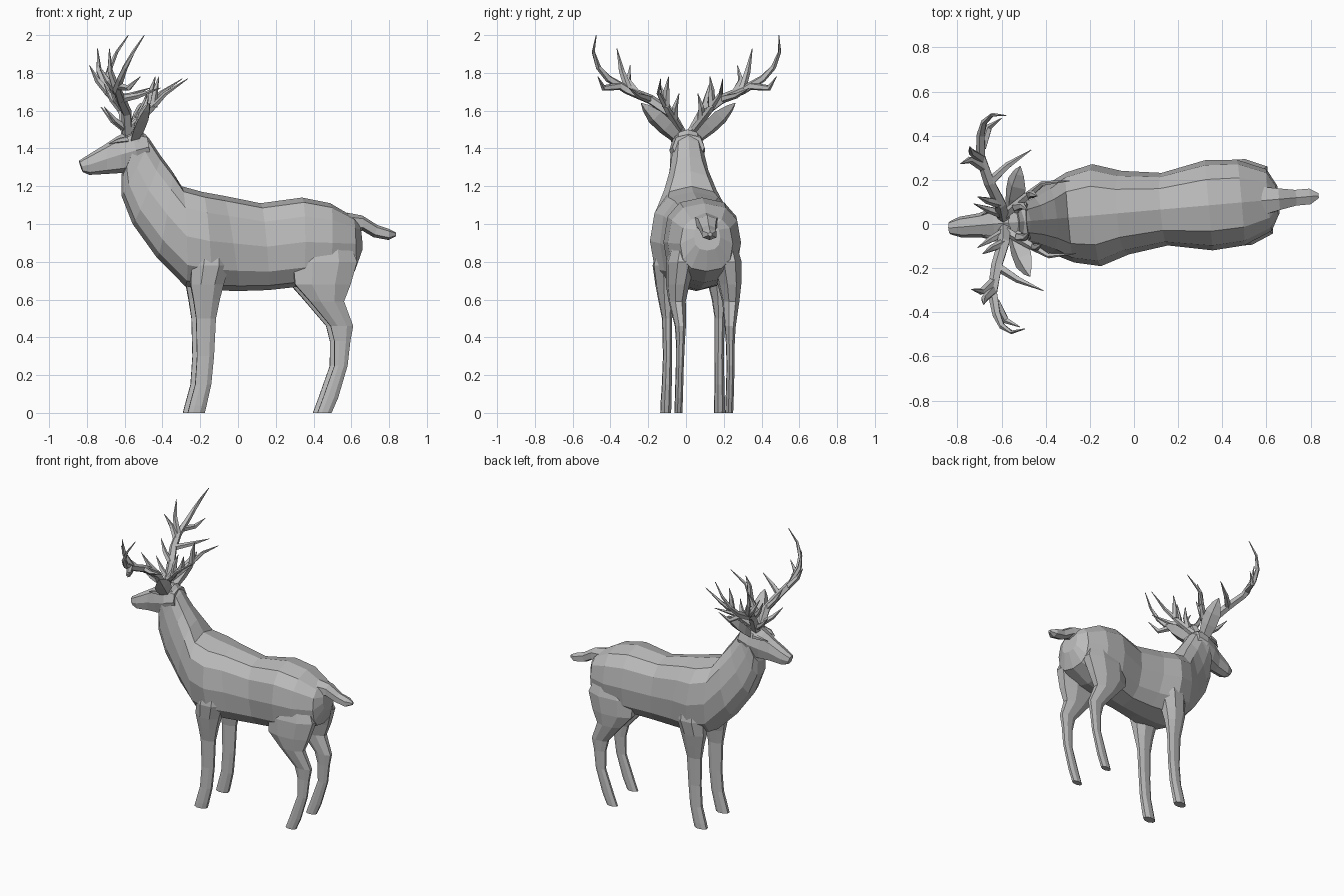
import bpy, bmesh, math
from mathutils import Vector

old = bpy.data.objects.get("Cube")
if old:
    bpy.data.objects.remove(old, do_unlink=True)

# One plain grey for the whole animal
grey = bpy.data.materials.new("plain_grey")
grey.use_nodes = True
colour = (0.5, 0.5, 0.5, 1)
grey.diffuse_color = colour
grey.node_tree.nodes["Principled BSDF"].inputs["Base Color"].default_value = colour

HEADING = math.radians(5)   # the animal stands slightly turned
SHIFT = 0.055


def add_object(name, bm, mirrored):
    """Turn a bmesh into a flat-shaded part lying along the animal's own axis."""
    bmesh.ops.recalc_face_normals(bm, faces=bm.faces)
    mesh = bpy.data.meshes.new(name)
    bm.to_mesh(mesh)
    bm.free()
    mesh.materials.append(grey)
    part = bpy.data.objects.new(name, mesh)
    bpy.context.collection.objects.link(part)
    part.rotation_euler.z = HEADING
    part.location.y = SHIFT
    if mirrored:
        mirror = part.modifiers.new("both_sides", "MIRROR")
        mirror.use_axis = (False, True, False)
        mirror.use_mirror_merge = False


def skin(bm, rings):
    """Join successive rings of points into a capped skin."""
    loops = [[bm.verts.new(p) for p in ring] for ring in rings]
    count = len(loops[0])
    for a, b in zip(loops, loops[1:]):
        for i in range(count):
            j = (i + 1) % count
            bm.faces.new((a[i], a[j], b[j], b[i]))
    bm.faces.new(loops[0][::-1])
    bm.faces.new(loops[-1])


def squared(value):
    """Push a sine or cosine outward for a fuller, boxier outline."""
    return math.copysign(abs(value) ** 0.8, value)


def loft(name, sections, sides=12):
    """Each section: top x, top z, bottom x, bottom z, half width."""
    rings = []
    for tx, tz, bx, bz, width in sections:
        top, low = Vector((tx, 0, tz)), Vector((bx, 0, bz))
        middle, half = (top + low) / 2, (top - low) / 2
        turns = [math.tau * i / sides for i in range(sides)]
        rings.append([middle + half * squared(math.cos(t))
                      + Vector((0, width * squared(math.sin(t)), 0)) for t in turns])
    bm = bmesh.new()
    skin(bm, rings)
    add_object(name, bm, False)


def leg(name, sections, sides=8):
    """Each section: front x, back x, inner y, outer y, height."""
    rings = []
    for front, back, inner, outer, z in sections:
        rings.append([])
        for i in range(sides):
            t = math.tau * (i + 0.5) / sides
            rings[-1].append(((front + back) / 2 + (back - front) / 2 * math.cos(t) * 1.08,
                              (inner + outer) / 2 + (outer - inner) / 2 * math.sin(t) * 1.08, z))
    bm = bmesh.new()
    skin(bm, rings)
    add_object(name, bm, True)


def tine(bm, points, radius, sides=5):
    """A horn branch tapering to a point along a path."""
    path = [Vector(p) for p in points]
    last = len(path) - 1
    rings = []
    for k, p in enumerate(path):
        along = path[min(k + 1, last)] - path[max(k - 1, 0)]
        turn = along.to_track_quat("Z", "Y")
        r = radius * (1 - 0.92 * (k / last) ** 1.7)
        rings.append([p + turn @ Vector((r * math.cos(math.tau * i / sides),
                                         r * math.sin(math.tau * i / sides), 0))
                      for i in range(sides)])
    skin(bm, rings)


# Torso and neck, from rump to nape
loft("torso_and_neck", [
    (0.645, 1.0, 0.66, 0.86, 0.07),
    (0.61, 1.04, 0.62, 0.75, 0.14),
    (0.49, 1.11, 0.48, 0.69, 0.195),
    (0.34, 1.14, 0.34, 0.67, 0.205),
    (0.12, 1.11, 0.16, 0.65, 0.165),
    (-0.08, 1.15, 0.0, 0.645, 0.19),
    (-0.19, 1.17, -0.15, 0.65, 0.232),
    (-0.3, 1.2, -0.28, 0.67, 0.205),
    (-0.35, 1.28, -0.43, 0.82, 0.155),
    (-0.41, 1.36, -0.56, 1.0, 0.115),
    (-0.47, 1.45, -0.62, 1.15, 0.093),
    (-0.52, 1.5, -0.62, 1.25, 0.088),
])

# Head, from nose to back of skull
loft("head", [
    (-0.845, 1.335, -0.825, 1.275, 0.03),
    (-0.79, 1.37, -0.79, 1.26, 0.047),
    (-0.7, 1.425, -0.7, 1.265, 0.055),
    (-0.64, 1.465, -0.62, 1.27, 0.08),
    (-0.57, 1.5, -0.53, 1.28, 0.095),
    (-0.49, 1.475, -0.47, 1.34, 0.085),
], 8)

# Tail
loft("tail", [
    (0.58, 1.06, 0.62, 0.95, 0.07),
    (0.66, 1.045, 0.66, 0.965, 0.055),
    (0.74, 0.995, 0.72, 0.93, 0.04),
    (0.8, 0.975, 0.8, 0.915, 0.04),
    (0.84, 0.955, 0.84, 0.935, 0.012),
], 6)

# Legs, from inside the shoulder or hip down to the hoof
leg("front_legs", [
    (-0.22, -0.08, 0.06, 0.18, 0.95),
    (-0.26, -0.06, 0.06, 0.215, 0.78),
    (-0.265, -0.09, 0.08, 0.2, 0.68),
    (-0.25, -0.11, 0.1, 0.185, 0.6),
    (-0.235, -0.13, 0.115, 0.165, 0.5),
    (-0.23, -0.14, 0.115, 0.16, 0.3),
    (-0.24, -0.155, 0.115, 0.165, 0.15),
    (-0.27, -0.18, 0.115, 0.17, 0.04),
    (-0.28, -0.19, 0.115, 0.17, 0),
])
leg("hind_legs", [
    (0.38, 0.56, 0.05, 0.15, 0.96),
    (0.28, 0.62, 0.05, 0.195, 0.8),
    (0.29, 0.585, 0.08, 0.195, 0.68),
    (0.37, 0.55, 0.1, 0.185, 0.59),
    (0.48, 0.6, 0.105, 0.16, 0.46),
    (0.5, 0.585, 0.11, 0.155, 0.38),
    (0.5, 0.57, 0.115, 0.155, 0.25),
    (0.44, 0.52, 0.115, 0.155, 0.08),
    (0.41, 0.485, 0.115, 0.155, 0),
])

# Ears: leaf-shaped diamonds leaning outward
ears = bmesh.new()
base, tip = Vector((-0.55, 0.06, 1.46)), Vector((-0.495, 0.25, 1.64))
across = Vector((0.6, -0.5, 0.45)).normalized()
depth = (tip - base).normalized().cross(across)
rings = []
for along, size in ((0, 0.04), (0.3, 0.055), (0.6, 0.055), (0.85, 0.03), (1, 0.003)):
    centre = base.lerp(tip, along)
    rings.append([centre + across * size, centre + depth * size * 0.6,
                  centre - across * size, centre - depth * size * 0.6])
skin(ears, rings)
add_object("ears", ears, True)

# Brow ridges above the eyes
brows = bmesh.new()
tine(brows, [(-0.59, 0.07, 1.45), (-0.64, 0.068, 1.442), (-0.69, 0.045, 1.425)], 0.018)
add_object("brow_ridges", brows, True)

# Antlers: main beam plus its branches
antlers = bmesh.new()
tine(antlers, [(-0.59, 0.03, 1.48), (-0.6, 0.09, 1.59), (-0.64, 0.19, 1.66),
               (-0.67, 0.31, 1.71), (-0.66, 0.41, 1.77), (-0.64, 0.465, 1.83),
               (-0.6, 0.495, 1.91), (-0.54, 0.485, 2.0)], 0.03)
branches = [
    [(-0.66, 0.26, 1.69), (-0.72, 0.3, 1.76), (-0.765, 0.285, 1.84)],
    [(-0.67, 0.3, 1.71), (-0.71, 0.335, 1.81), (-0.715, 0.36, 1.93)],
    [(-0.66, 0.35, 1.73), (-0.62, 0.44, 1.72), (-0.56, 0.475, 1.78)],
    [(-0.64, 0.19, 1.66), (-0.55, 0.26, 1.68), (-0.44, 0.32, 1.72)],
    [(-0.58, 0.04, 1.5), (-0.48, 0.11, 1.6), (-0.4, 0.165, 1.69), (-0.28, 0.165, 1.77)],
    [(-0.46, 0.12, 1.62), (-0.45, 0.12, 1.71), (-0.43, 0.11, 1.78)],
    [(-0.53, 0.07, 1.56), (-0.5, 0.07, 1.62), (-0.48, 0.05, 1.69)],
    [(-0.59, 0.04, 1.5), (-0.66, 0.07, 1.55), (-0.72, 0.1, 1.62)],
    [(-0.6, 0.09, 1.59), (-0.66, 0.11, 1.66), (-0.7, 0.13, 1.74)],
]
for branch in branches:
    tine(antlers, branch, 0.022)
add_object("antlers", antlers, True)
